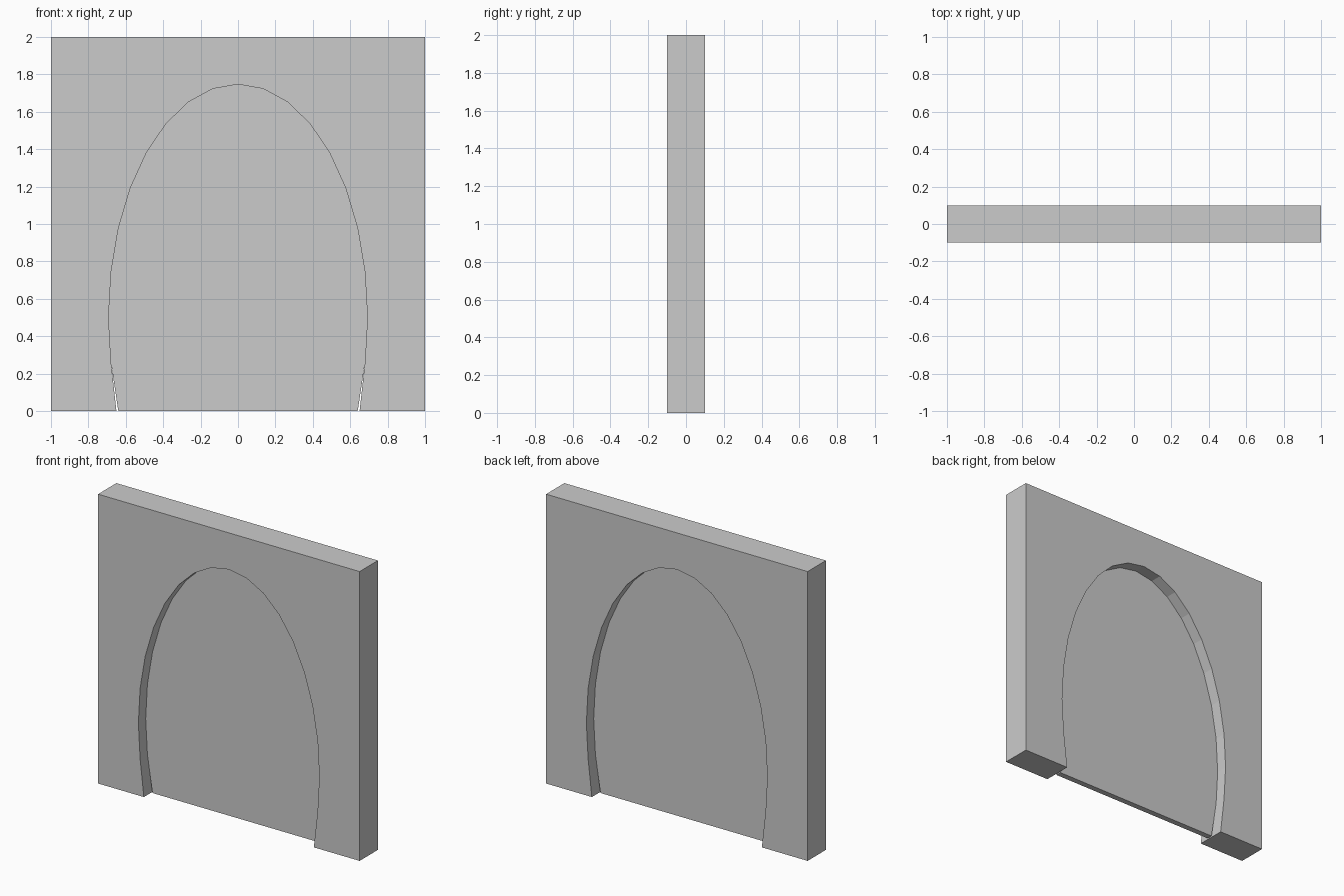
import bpy, bmesh
from math import sin, cos, radians

if "Cube" in bpy.data.objects:
    bpy.data.objects.remove(bpy.data.objects["Cube"])


def extrude_profile(name, outline, depth):
    """Extrude an x/z outline symmetrically about y = 0."""
    bm = bmesh.new()
    face = bm.faces.new([bm.verts.new((x, -depth / 2, z)) for x, z in outline])
    ext = bmesh.ops.extrude_face_region(bm, geom=[face])
    verts = [v for v in ext["geom"] if isinstance(v, bmesh.types.BMVert)]
    bmesh.ops.translate(bm, verts=verts, vec=(0, depth, 0))
    bmesh.ops.recalc_face_normals(bm, faces=bm.faces)
    mesh = bpy.data.meshes.new(name)
    bm.to_mesh(mesh)
    bm.free()
    obj = bpy.data.objects.new(name, mesh)
    bpy.context.collection.objects.link(obj)
    return obj


def arch(foot):
    """Elliptical arch from left foot to right foot, 32 segments per full turn."""
    curve = [(0.692 * sin(radians(11.25 * i)), 0.5 + 1.247 * cos(radians(11.25 * i)))
             for i in range(-9, 10)]
    return [(-foot, 0)] + curve + [(foot, 0)]


# Wall with arched opening
extrude_profile("wall", [(-1, 0)] + arch(0.65) + [(1, 0), (1, 2), (-1, 2)], 0.2)

# Thin panel filling the opening, recessed on both sides
extrude_profile("arch_panel", arch(0.64), 0.04)
